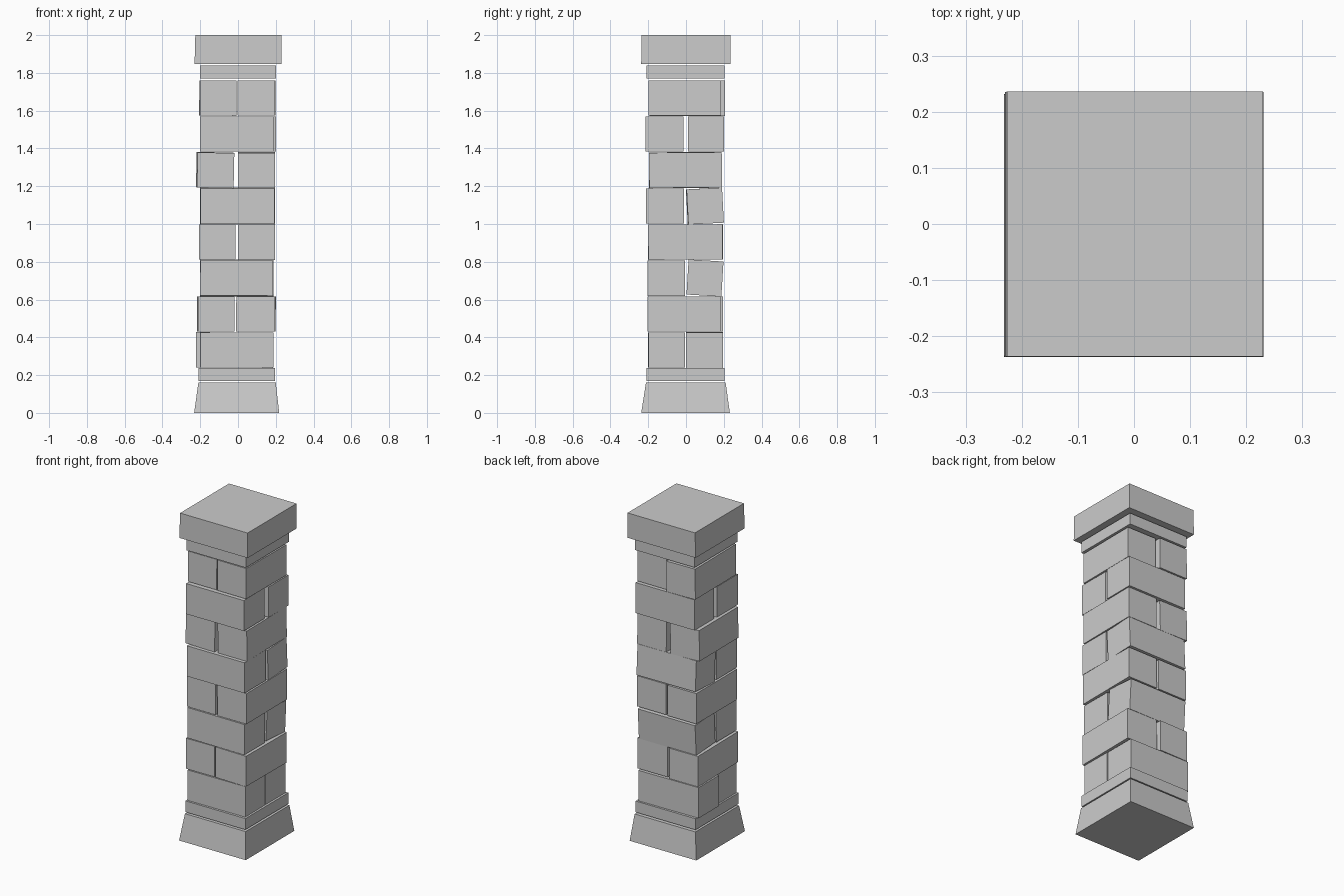
import bpy, bmesh
from math import radians
from mathutils import Matrix, Vector

if "Cube" in bpy.data.objects:
    bpy.data.objects.remove(bpy.data.objects["Cube"])


def block(name, x, y, z, roll=0, pitch=0, yaw=0, top=None):
    """Box from (min, max) ranges, optionally tapered to top=(x range, y range) and turned."""
    c = Vector((sum(x) / 2, sum(y) / 2, sum(z) / 2))
    tx, ty = top or (x, y)
    bm = bmesh.new()
    bmesh.ops.create_cube(bm, size=1)
    for v in bm.verts:
        xr, yr = (tx, ty) if v.co.z > 0 else (x, y)
        v.co = Vector((xr[v.co.x > 0], yr[v.co.y > 0], z[v.co.z > 0])) - c
    turn = (Matrix.Rotation(radians(yaw), 3, 'Z') @ Matrix.Rotation(radians(pitch), 3, 'Y')
            @ Matrix.Rotation(radians(roll), 3, 'X'))
    bmesh.ops.transform(bm, matrix=turn.to_4x4(), verts=bm.verts)
    me = bpy.data.meshes.new(name)
    bm.to_mesh(me)
    bm.free()
    ob = bpy.data.objects.new(name, me)
    ob.location = c
    bpy.context.collection.objects.link(ob)
    return ob


# Flared foot and thin lower slab
block("foot", (-.232, .218), (-.237, .232), (0, .16), top=((-.21, .2), (-.212, .21)))
block("lower_slab", (-.208, .197), (-.21, .205), (.17, .238))

# Courses of paired stones: (x range, y range, roll, pitch, yaw)
courses = [
    [((-.2, .187), (-.2, -.008), 0, 0, .5), ((-.222, .185), (.0, .195), 0, .4, 0)],
    [((-.214, -.022), (-.2, .195), 0, 0, .8), ((-.008, .198), (-.203, .185), 0, .4, -.5)],
    [((-.2, .185), (-.203, -.006), 0, .3, 0), ((-.2, .187), (.008, .193), -3.5, 0, 0)],
    [((-.206, -.012), (-.2, .195), 0, 0, 0), ((.0, .197), (-.2, .193), .4, 0, 0)],
    [((-.198, .192), (-.211, -.01), 0, 0, 0), ((-.2, .195), (.006, .194), 3, 0, .5)],
    [((-.218, -.024), (-.195, .188), .4, 1.2, .8), ((.0, .196), (-.195, .19), .5, 0, 0)],
    [((-.2, .19), (-.215, -.014), 0, 0, 0), ((-.197, .2), (.01, .2), 0, 0, 0)],
    [((-.203, -.01), (-.195, .205), 0, .3, .6), ((.0, .196), (-.198, .185), 0, 0, -.4)],
]
pitch_z = .1905
for i, pair in enumerate(courses):
    z0 = .24 + i * pitch_z
    for side, (x, y, roll, pitch, yaw) in zip("ab", pair):
        block(f"course_{i + 1}_stone_{side}", x, y, (z0, z0 + .186), roll, pitch, yaw)

# Thin upper slab and heavy cap
block("upper_slab", (-.202, .2), (-.21, .205), (1.77, 1.838))
block("cap", (-.23, .231), (-.237, .235), (1.848, 2), top=((-.226, .23), (-.236, .236)))
